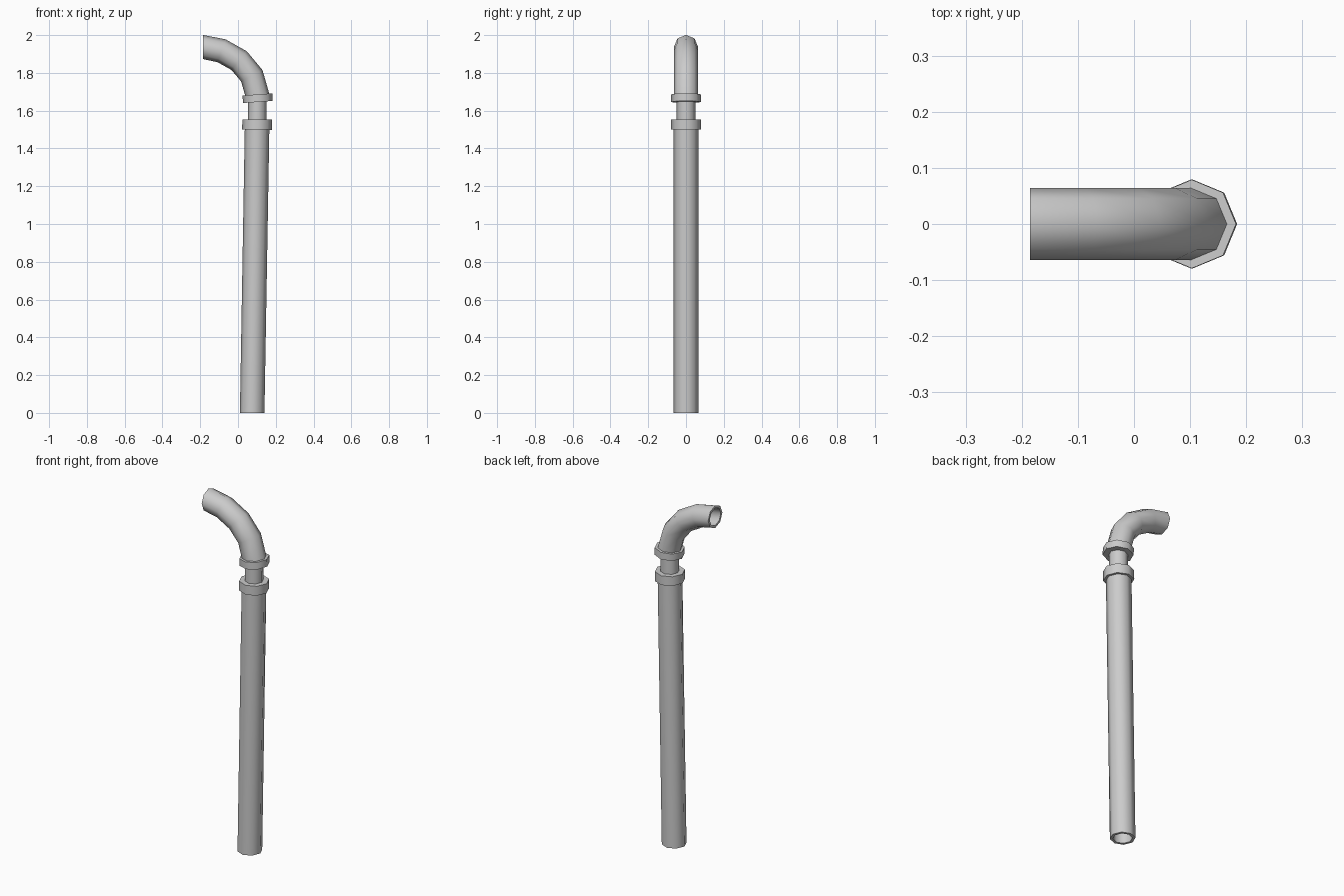
import bpy
import bmesh
import math
from mathutils import Vector

default = bpy.data.objects.get("Cube")
if default:
    bpy.data.objects.remove(default, do_unlink=True)

SIDES = 8

# Single grey metal
grey = bpy.data.materials.new("grey metal")
grey.use_nodes = True
grey.diffuse_color = (0.6, 0.6, 0.6, 1)
grey.node_tree.nodes["Principled BSDF"].inputs["Base Color"].default_value = (0.6, 0.6, 0.6, 1)


def ring(bm, x, z, tilt, radius):
    """Octagon in the plane tilted about y by the given degrees."""
    a = math.radians(tilt)
    u, v, c = Vector((math.cos(a), 0, math.sin(a))), Vector((0, 1, 0)), Vector((x, 0, z))
    angles = [math.tau * i / SIDES for i in range(SIDES)]
    return [bm.verts.new(c + radius * (u * math.cos(t) + v * math.sin(t))) for t in angles]


def tube(name, stations, outer, inner):
    """Hollow octagonal tube through (x, z, tilt) stations."""
    bm = bmesh.new()
    rings = [ring(bm, *s, outer) for s in stations]
    rings += [ring(bm, *s, inner) for s in reversed(stations)]
    for a, b in zip(rings, rings[1:] + rings[:1]):
        for i in range(SIDES):
            j = (i + 1) % SIDES
            bm.faces.new((a[i], a[j], b[j], b[i]))
    bmesh.ops.recalc_face_normals(bm, faces=bm.faces)
    mesh = bpy.data.meshes.new(name)
    bm.to_mesh(mesh)
    bm.free()
    mesh.materials.append(grey)
    obj = bpy.data.objects.new(name, mesh)
    bpy.context.collection.objects.link(obj)
    bpy.ops.object.select_all(action="DESELECT")
    obj.select_set(True)
    bpy.context.view_layer.objects.active = obj
    bpy.ops.object.shade_smooth_by_angle(angle=math.radians(50))


# Long, slightly leaning pipe
tube("lower_pipe", [(0.075, 0, 0), (0.101, 1.51, -1)], 0.065, 0.05)
# Collar at the top of the long pipe
tube("lower_collar", [(0.101, 1.5, -1), (0.102, 1.553, 0)], 0.079, 0.047)
# Narrow neck between the collars
tube("neck", [(0.101, 1.5, 0), (0.103, 1.68, 4)], 0.049, 0.044)
# Collar at the foot of the elbow
tube("upper_collar", [(0.105, 1.646, 4), (0.103, 1.686, 4)], 0.079, 0.047)
# Bent outlet
elbow = [(0.106, 1.67, 5), (0.073, 1.785, 28), (0.006, 1.865, 50),
         (-0.087, 1.917, 70), (-0.185, 1.937, 90)]
tube("elbow", elbow, 0.064, 0.05)
